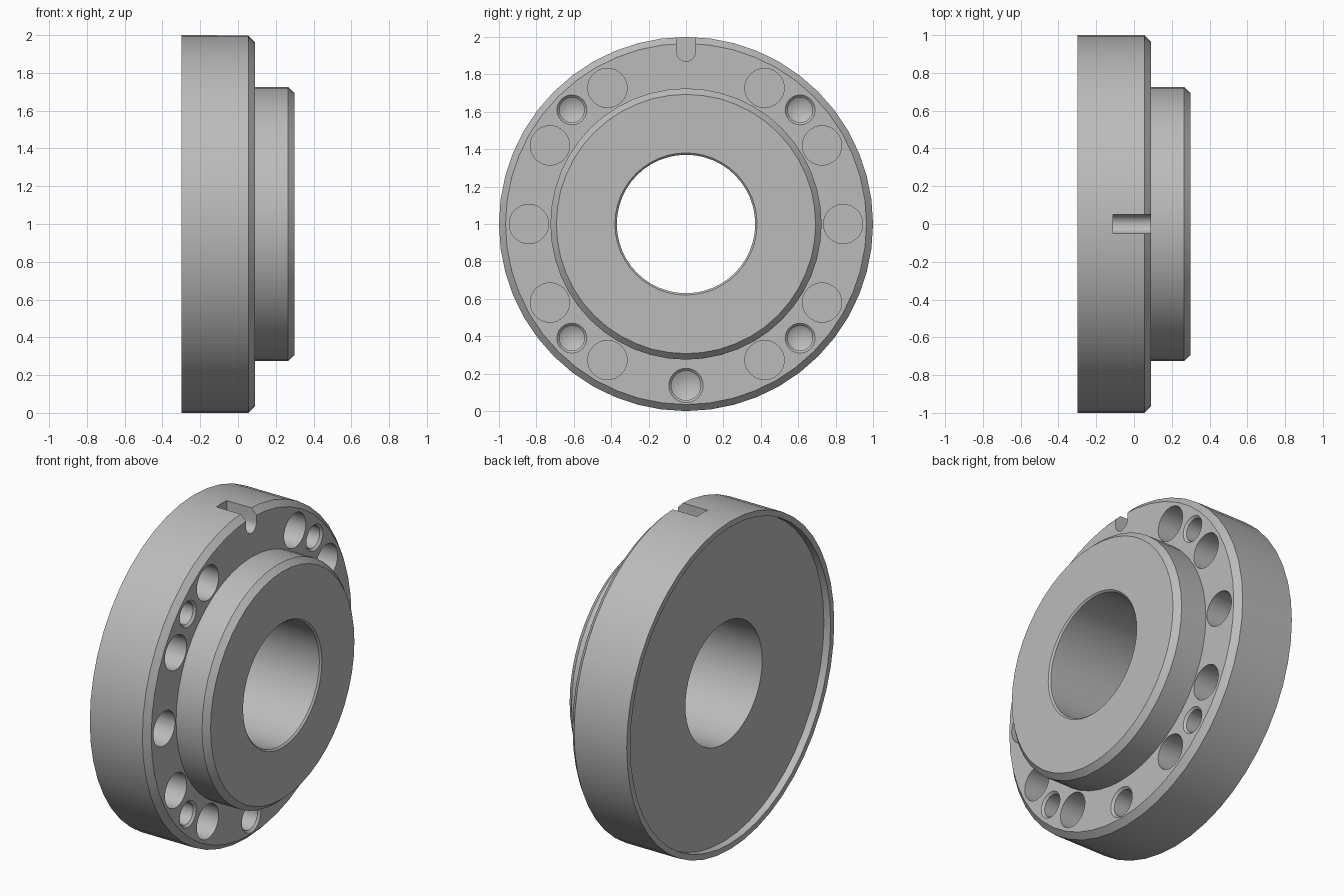
import bpy, bmesh, math
from mathutils import Matrix, Vector

if "Cube" in bpy.data.objects:
    bpy.data.objects.remove(bpy.data.objects["Cube"], do_unlink=True)

AXIS_Z = 1.0      # height of the main axis, which runs along x
FACE_X = 0.09     # front face of the flange

steel = bpy.data.materials.new("grey_steel")
steel.use_nodes = True
GREY = (0.5, 0.5, 0.5, 1)
steel.diffuse_color = GREY
steel.node_tree.nodes["Principled BSDF"].inputs["Base Color"].default_value = GREY


def finish(name, bm):
    bmesh.ops.recalc_face_normals(bm, faces=bm.faces)
    mesh = bpy.data.meshes.new(name)
    bm.to_mesh(mesh)
    bm.free()
    mesh.materials.append(steel)
    obj = bpy.data.objects.new(name, mesh)
    bpy.context.collection.objects.link(obj)
    return obj


def lathe(name, profile, sides, y=0.0, z=AXIS_Z):
    """Turn a closed (x, radius) profile around an axis along x."""
    bm = bmesh.new()
    verts = [bm.verts.new((x, 0, r)) for x, r in profile]
    edges = [bm.edges.new((a, b)) for a, b in zip(verts, verts[1:] + verts[:1])
             if a.co.z > 0 or b.co.z > 0]
    bmesh.ops.spin(bm, geom=verts + edges, cent=(0, 0, 0), axis=(1, 0, 0),
                   angle=math.tau, steps=sides, use_duplicate=False)
    bmesh.ops.remove_doubles(bm, verts=bm.verts, dist=1e-5)
    bmesh.ops.translate(bm, verts=bm.verts, vec=(0, y, z))
    return finish(name, bm)


# Flange, raised hub, bore and shallow recess in the back
body = lathe("flange_body", [
    (-0.30, 1.0), (0.055, 1.0), (FACE_X, 0.965), (FACE_X, 0.725),
    (0.265, 0.725), (0.30, 0.693), (0.30, 0.38), (0.29, 0.37),
    (-0.255, 0.37), (-0.255, 0.965), (-0.30, 0.965)], 48)

cutters = []


def on_circle(radius, degrees):
    a = math.radians(degrees)
    return radius * math.cos(a), AXIS_Z + radius * math.sin(a)


# Flat-bottomed holes on both sides
for side in (0, 180):
    for step in range(-2, 3):
        y, z = on_circle(0.84, side + 30 * step)
        cutters.append(lathe("round_hole_cutter", [
            (FACE_X - 0.24, 0), (FACE_X - 0.24, 0.105),
            (FACE_X + 0.03, 0.105), (FACE_X + 0.03, 0)], 32, y, z))

# Drilled holes with a chamfered mouth and a conical bottom
for degrees, mouth in ((45, 0.08), (135, 0.08), (225, 0.08), (315, 0.08), (270, 0.092)):
    y, z = on_circle(0.863, degrees)
    bore = mouth - 0.013
    cutters.append(lathe("drilled_hole_cutter", [
        (FACE_X - 0.24, 0), (FACE_X - 0.20, bore), (FACE_X - 0.013, bore),
        (FACE_X, mouth), (FACE_X + 0.03, mouth), (FACE_X + 0.03, 0)], 24, y, z))

# Round-bottomed locating slot at the top of the rim
bm = bmesh.new()
arc = [(0.05 * math.cos(a), 1.92 + 0.05 * math.sin(a))
       for a in (math.pi + math.pi * i / 12 for i in range(13))]
outline = [(-0.05, 2.1)] + arc + [(0.05, 2.1)]
face = bm.faces.new([bm.verts.new((-0.11, y, z)) for y, z in outline])
out = bmesh.ops.extrude_face_region(bm, geom=[face])
moved = [v for v in out["geom"] if isinstance(v, bmesh.types.BMVert)]
bmesh.ops.translate(bm, verts=moved, vec=(0.3, 0, 0))
cutters.append(finish("slot_cutter", bm))

# Cut everything out of the body, then drop the cutters
bpy.context.view_layer.objects.active = body
for cutter in cutters:
    mod = body.modifiers.new("cut", 'BOOLEAN')
    mod.operation = 'DIFFERENCE'
    mod.solver = 'EXACT'
    mod.object = cutter
    bpy.ops.object.modifier_apply(modifier=mod.name)
    bpy.data.objects.remove(cutter, do_unlink=True)

bpy.ops.object.select_all(action='DESELECT')
body.select_set(True)
bpy.ops.object.shade_smooth_by_angle(angle=math.radians(25))
